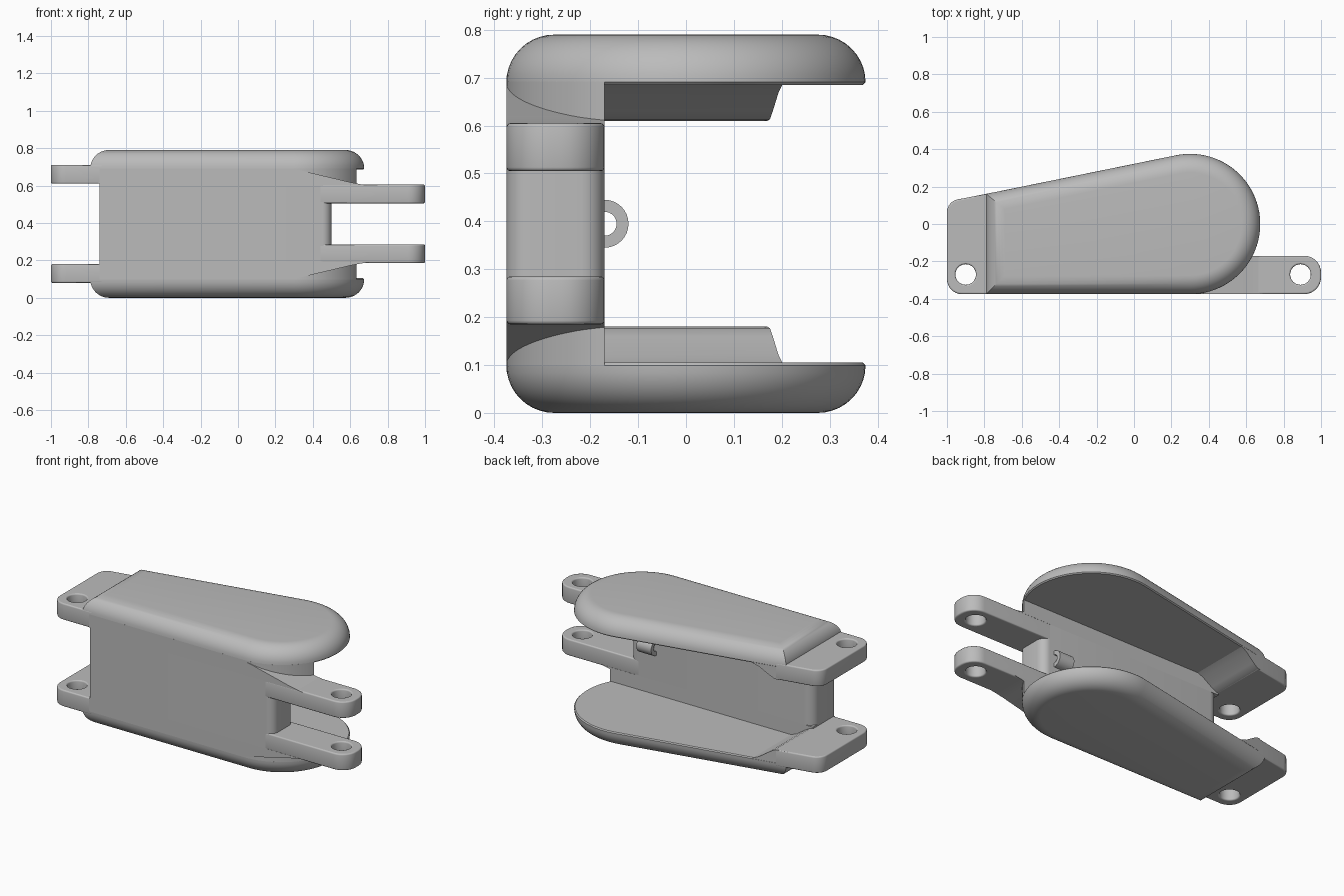
import bpy, bmesh
from math import sin, cos, tan, pi, radians

cube = bpy.data.objects.get("Cube")
if cube:
    bpy.data.objects.remove(cube)

MID = 0.395                      # height of the mirror plane
FRONT, INNER = -0.375, -0.17     # front and inner faces of the spine
LEFT, CX, R = -0.79, 0.3, 0.375  # plate end, centre and radius of its round nose
TAPER = radians(101.5)           # direction the tapered edge faces

grey = bpy.data.materials.new("plain grey")
grey.use_nodes = True
grey.diffuse_color = (0.5, 0.5, 0.5, 1)
grey.node_tree.nodes["Principled BSDF"].inputs["Base Color"].default_value = (0.5, 0.5, 0.5, 1)


def finish(obj):
    obj.data.materials.append(grey)
    bpy.ops.object.select_all(action="DESELECT")
    obj.select_set(True)
    bpy.context.view_layer.objects.active = obj
    bpy.ops.object.shade_smooth_by_angle(angle=radians(35))


def loft(name, rings, side=1):
    """Skin a stack of matching rings; side -1 reflects it to the lower half."""
    bm = bmesh.new()
    loops = [[bm.verts.new((x, y, MID + side * (z - MID))) for x, y, z in r] for r in rings]
    for a, b in zip(loops, loops[1:]):
        for i in range(len(a)):
            j = (i + 1) % len(a)
            bm.faces.new((a[i], a[j], b[j], b[i]))
    bm.faces.new(loops[0])
    bm.faces.new(loops[-1])
    bmesh.ops.recalc_face_normals(bm, faces=bm.faces)
    mesh = bpy.data.meshes.new(name)
    bm.to_mesh(mesh)
    bm.free()
    obj = bpy.data.objects.new(name, mesh)
    bpy.context.collection.objects.link(obj)
    finish(obj)


def arc(cx, cy, r, a0, a1, n=8):
    return [(cx + r * cos(a0 + (a1 - a0) * i / n), cy + r * sin(a0 + (a1 - a0) * i / n))
            for i in range(n + 1)]


def taper_y(x, inset=0):
    """y of the tapered plate edge at x."""
    return ((R - inset) - (x - CX) * cos(TAPER)) / sin(TAPER)


def plate_ring(inset, z):
    x = LEFT + inset
    pts = arc(CX, 0, R - inset, -pi / 2, TAPER, 48)
    pts += [(x, taper_y(x, inset)), (x, FRONT + inset)]
    return [(px, py, z) for px, py in pts]


def flat(pts, z):
    return [(x, y, z) for x, y in pts]


def lug(name, outline, hole, z):
    """Flat hinge ear with a pin hole and softened edges."""
    curve = bpy.data.curves.new(name, "CURVE")
    curve.dimensions = "2D"
    curve.fill_mode = "BOTH"
    curve.extrude, curve.bevel_depth, curve.offset = 0.042, 0.008, -0.008
    curve.bevel_resolution = 2
    for pts in (outline, arc(*hole, 0.055, 0, 2 * pi, 32)[:-1]):
        spline = curve.splines.new("POLY")
        spline.points.add(len(pts) - 1)
        for p, (x, y) in zip(spline.points, pts):
            p.co = (x, y, 0, 1)
        spline.use_cyclic_u = True
    obj = bpy.data.objects.new(name, curve)
    bpy.context.collection.objects.link(obj)
    obj.location.z = z
    bpy.ops.object.select_all(action="DESELECT")
    obj.select_set(True)
    bpy.context.view_layer.objects.active = obj
    bpy.ops.object.convert(target="MESH")
    finish(bpy.context.object)


# Shared outlines
nose_end = -pi + 2 * pi + 0
nose_angle = -0.4705             # where the nose meets the inner face of the spine
crown = [(-0.74, INNER), (-0.74, FRONT)] + arc(CX, 0, R, -pi / 2, nose_angle, 24)
right_ear = ([(0.44, INNER), (0.44, FRONT)]
             + arc(0.91, FRONT + 0.09, 0.09, -pi / 2, 0) + arc(0.91, INNER - 0.09, 0.09, 0, pi / 2))
left_ear = ([(-0.73, FRONT)] + [(-0.73, taper_y(-0.73))]
            + arc(-0.93, taper_y(-0.93) - 0.07, 0.07, TAPER, pi)
            + arc(-0.92, FRONT + 0.08, 0.08, pi, 1.5 * pi))

for side, label in ((1, "upper"), (-1, "lower")):
    def height(z):
        return MID + side * (z - MID)

    # Cover plate with rounded outer rim
    rings = [plate_ring(0.006, 0.685), plate_ring(0, 0.691)]
    for i in range(1, 11):
        t = i / 10 * pi / 2
        rings.append(plate_ring(0.1 * (1 - cos(t)), 0.691 + 0.099 * sin(t)))
    loft(label + "_cover_plate", rings, side)

    # Spine section that follows the plate's round nose
    loft(label + "_spine_crown", [flat(crown, 0.6), flat(crown, 0.692)], side)

    # Hinge ears
    lug(label + "_right_ear", right_ear, (0.89, -0.27), height(0.555))
    lug(label + "_left_ear", left_ear, (-0.9, -0.27), height(0.66))

    # Ramps blending the ears into the body
    slope = [(0.3, 0.6), (0.7, 0.6), (0.66, 0.606), (0.6, 0.618), (0.34, 0.68), (0.3, 0.686)]
    loft(label + "_right_ramp", [[(x, y, z) for x, z in slope] for y in (FRONT, INNER)], side)
    slope = [(-0.745, 0.69), (-0.745, 0.61), (-0.72, 0.613), (-0.69, 0.63),
             (-0.63, 0.67), (-0.59, 0.686), (-0.59, 0.69)]
    loft(label + "_left_ramp", [[(x, FRONT, z) for x, z in slope],
                                [(x, taper_y(x), z) for x, z in slope]], side)

# Spine wall between the plates
wall = ([(-0.74, FRONT)] + arc(0.45, FRONT + 0.05, 0.05, -pi / 2, 0)
        + arc(0.45, INNER - 0.05, 0.05, 0, pi / 2) + arc(-0.68, INNER - 0.06, 0.06, pi / 2, pi))
loft("spine_wall", [flat(wall, 0.18), flat(wall, 0.61)])

# Small cable loop on the inner face
loop = arc(INNER, MID, 0.05, -pi / 2, pi / 2, 16) + arc(INNER, MID, 0.025, pi / 2, -pi / 2, 16)
loft("cable_loop", [[(x, y, z) for y, z in loop] for x in (0.32, 0.42)])
